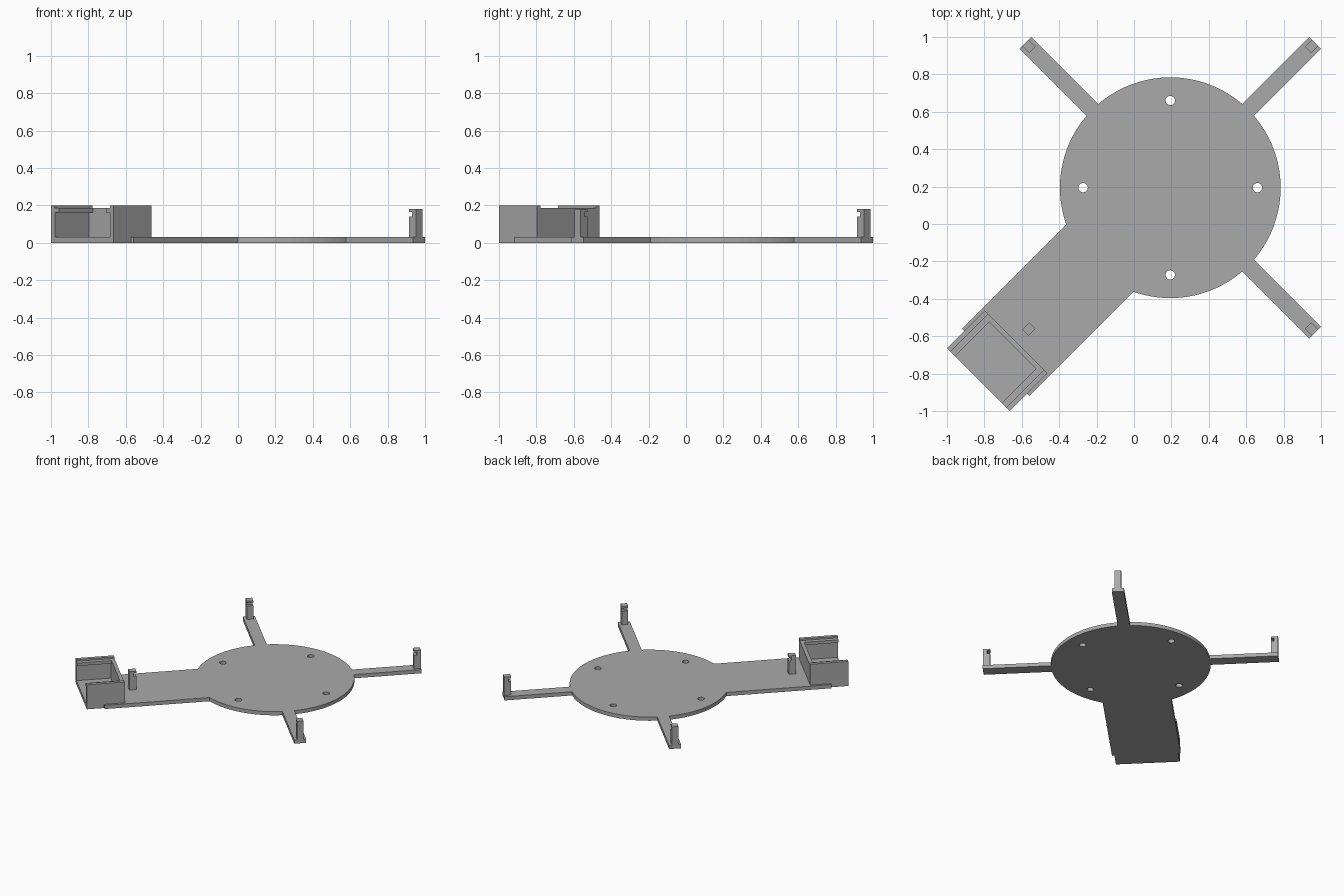
import bpy
import bmesh
from math import sin, cos, asin, pi, radians, tau
from mathutils import Matrix, Vector

if "Cube" in bpy.data.objects:
    bpy.data.objects.remove(bpy.data.objects["Cube"], do_unlink=True)

grey = bpy.data.materials.new("plain_grey")
grey.use_nodes = True
colour = (0.4, 0.4, 0.4, 1)
grey.diffuse_color = colour
grey.node_tree.nodes["Principled BSDF"].inputs["Base Color"].default_value = colour

CENTRE = Vector((0.194, 0.194, 0))
RADIUS = 0.59
THICK = 0.03
WIDE_ANGLE = radians(225)


def placed(angle):
    """Frame at the disc centre with local x pointing outward along angle."""
    return Matrix.Translation(CENTRE) @ Matrix.Rotation(angle, 4, 'Z')


def prism(name, points, direction, angle):
    """Extrude a flat 3D outline along a direction, then place it radially."""
    bm = bmesh.new()
    face = bm.faces.new([bm.verts.new(p) for p in points])
    new = bmesh.ops.extrude_face_region(bm, geom=[face])["geom"]
    bmesh.ops.translate(bm, vec=direction,
                        verts=[g for g in new if isinstance(g, bmesh.types.BMVert)])
    bmesh.ops.recalc_face_normals(bm, faces=bm.faces)
    mesh = bpy.data.meshes.new(name)
    bm.to_mesh(mesh)
    bm.free()
    mesh.materials.append(grey)
    obj = bpy.data.objects.new(name, mesh)
    obj.matrix_world = placed(angle)
    bpy.context.collection.objects.link(obj)
    return obj


def add_loop(curve, points):
    spline = curve.splines.new('POLY')
    spline.points.add(len(points) - 1)
    for target, (x, y) in zip(spline.points, points):
        target.co = (x, y, 0, 1)
    spline.use_cyclic_u = True


# Base plate: disc, three slim arms and one wide arm in a single outline
arms = [(radians(a), 0.045, 1.095) for a in (45, 135)]
arms += [(WIDE_ANGLE, 0.255, 1.321), (radians(315), 0.045, 1.095)]
outline = []
for i, (angle, half, reach) in enumerate(arms):
    for x, y in ((reach, -half), (reach, half)):
        outline.append((x * cos(angle) - y * sin(angle), x * sin(angle) + y * cos(angle)))
    following, next_half, _ = arms[(i + 1) % len(arms)]
    start = angle + asin(half / RADIUS)
    end = following + (tau if following < angle else 0) - asin(next_half / RADIUS)
    for k in range(33):
        a = start + (end - start) * k / 32
        outline.append((RADIUS * cos(a), RADIUS * sin(a)))

curve = bpy.data.curves.new("base_plate", 'CURVE')
curve.dimensions = '2D'
curve.fill_mode = 'BOTH'
curve.extrude = THICK / 2
add_loop(curve, outline)

# Four screw holes
for q in range(4):
    hx, hy = 0.466 * cos(q * pi / 2), 0.466 * sin(q * pi / 2)
    add_loop(curve, [(hx + 0.025 * cos(-k * tau / 32), hy + 0.025 * sin(-k * tau / 32))
                     for k in range(32)])
curve.materials.append(grey)
plate = bpy.data.objects.new("base_plate", curve)
plate.location = CENTRE + Vector((0, 0, THICK / 2))
bpy.context.collection.objects.link(plate)
bpy.ops.object.select_all(action='DESELECT')
plate.select_set(True)
bpy.context.view_layer.objects.active = plate
bpy.ops.object.convert(target='MESH')
bm = bmesh.new()
bm.from_mesh(plate.data)
bmesh.ops.remove_doubles(bm, verts=bm.verts, dist=0.0001)
bmesh.ops.recalc_face_normals(bm, faces=bm.faces)
bm.to_mesh(plate.data)
bm.free()
bpy.ops.object.shade_smooth_by_angle(angle=radians(30))

# Clip posts, each with a notch facing the centre
inner, outer, half = 1.042, 1.095, 0.024
clip = [(inner, 0), (outer, 0), (outer, 0.18), (inner, 0.18), (inner, 0.165),
        (inner + 0.022, 0.165), (inner + 0.022, 0.14), (inner, 0.14)]
for label, (angle, _, _) in zip(("back_left", "back_right", "front_right", "front_left"), arms):
    prism("clip_post_" + label, [(r, -half, z) for r, z in clip], (0, 2 * half, 0), angle)

# Open-ended holder: stepped walls mirrored about a floor
near, far = 1.165, 1.451
wall = [(0.237, 0), (0.237, 0.2), (0.21, 0.2), (0.21, 0.187),
        (0.177, 0.187), (0.177, 0.163), (0.207, 0.163), (0.207, THICK)]
section = wall + [(-v, z) for v, z in reversed(wall)]
prism("holder_tray", [(near, v, z) for v, z in section], (far - near, 0, 0), WIDE_ANGLE)

# Inner end wall of the holder
end = [(-0.209, 0), (0.209, 0), (0.209, 0.187), (-0.209, 0.187)]
prism("holder_end_wall", [(near, v, z) for v, z in end], (0.028, 0, 0), WIDE_ANGLE)
